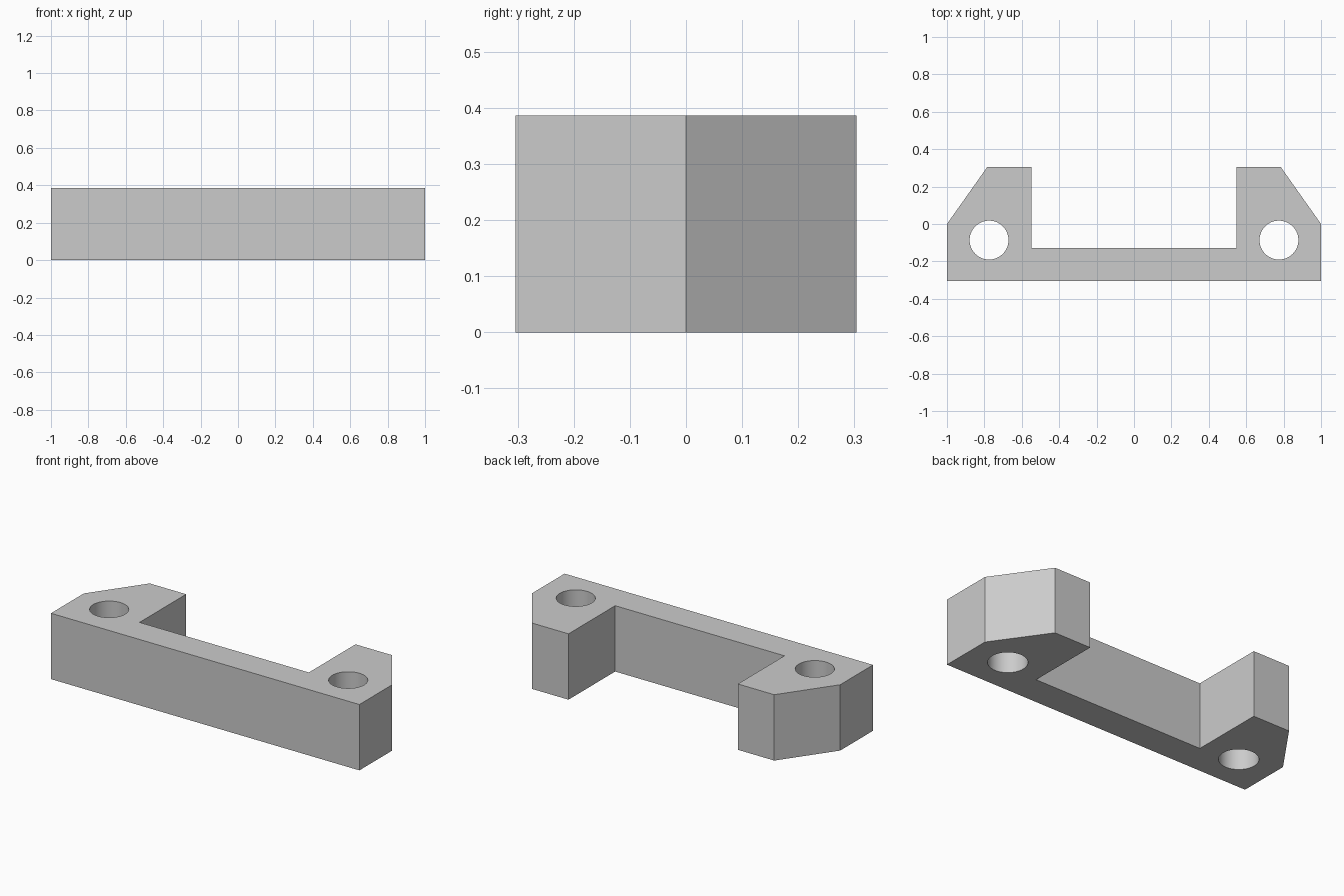
import bpy
import bmesh
from mathutils import Vector

default = bpy.data.objects.get("Cube")
if default:
    bpy.data.objects.remove(default, do_unlink=True)

HEIGHT = 0.386
HOLE_X, HOLE_Y, HOLE_R = 0.775, -0.086, 0.104

grey = bpy.data.materials.new("plain grey")
grey.use_nodes = True
colour = (0.6, 0.6, 0.6, 1)
grey.diffuse_color = colour
grey.node_tree.nodes["Principled BSDF"].inputs["Base Color"].default_value = colour

# Right half of the plan outline, mirrored to close the bracket
half = [(1, -0.304), (1, 0), (0.785, 0.304), (0.549, 0.304), (0.549, -0.128)]
outline = half + [(-x, y) for x, y in reversed(half)]

bm = bmesh.new()
base = bm.faces.new([bm.verts.new((x, y, 0)) for x, y in outline])
top = bmesh.ops.extrude_face_region(bm, geom=[base])["geom"]
bmesh.ops.translate(bm, vec=Vector((0, 0, HEIGHT)),
                    verts=[v for v in top if isinstance(v, bmesh.types.BMVert)])
bmesh.ops.recalc_face_normals(bm, faces=bm.faces)
mesh = bpy.data.meshes.new("bracket")
bm.to_mesh(mesh)
bm.free()
mesh.materials.append(grey)
bracket = bpy.data.objects.new("bracket", mesh)
bpy.context.collection.objects.link(bracket)

# Vertical screw holes through both ends
for side in (-1, 1):
    bpy.ops.mesh.primitive_cylinder_add(vertices=64, radius=HOLE_R, depth=1,
                                        location=(side * HOLE_X, HOLE_Y, HEIGHT / 2))
    cutter = bpy.context.object
    cutter.name = "hole_cutter"
    cutter.data.materials.append(grey)
    bpy.ops.object.select_all(action="DESELECT")
    bracket.select_set(True)
    bpy.context.view_layer.objects.active = bracket
    cut = bracket.modifiers.new("screw hole", "BOOLEAN")
    cut.operation = "DIFFERENCE"
    cut.solver = "EXACT"
    cut.object = cutter
    bpy.ops.object.modifier_apply(modifier=cut.name)
    bpy.data.objects.remove(cutter, do_unlink=True)

bpy.ops.object.shade_smooth_by_angle()
